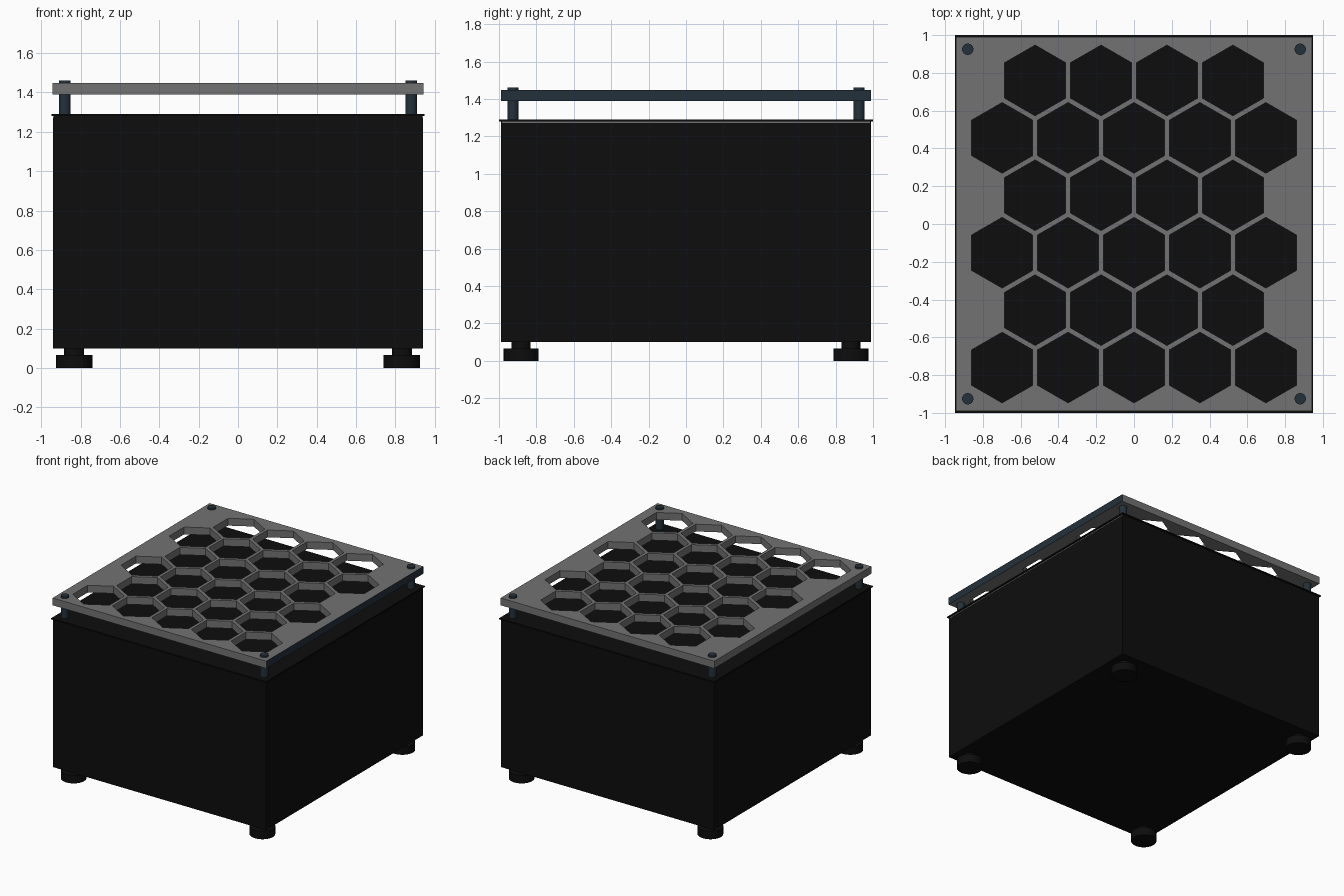
import bpy, bmesh, math
from mathutils import Vector

if "Cube" in bpy.data.objects:
    bpy.data.objects.remove(bpy.data.objects["Cube"])


def material(name, rgb):
    m = bpy.data.materials.new(name)
    m.diffuse_color = (*rgb, 1)
    m.use_nodes = True
    m.node_tree.nodes["Principled BSDF"].inputs["Base Color"].default_value = m.diffuse_color
    return m


BLACK = material("black", (0.004, 0.004, 0.004))
GREY = material("grey", (0.17, 0.17, 0.17))
NAVY = material("dark_navy", (0.017, 0.030, 0.042))


def add_object(name, bm, *mats):
    bmesh.ops.recalc_face_normals(bm, faces=bm.faces)
    mesh = bpy.data.meshes.new(name)
    bm.to_mesh(mesh)
    bm.free()
    for m in mats:
        mesh.materials.append(m)
    ob = bpy.data.objects.new(name, mesh)
    bpy.context.collection.objects.link(ob)
    return ob


def box(name, lo, hi, mat):
    bm = bmesh.new()
    bmesh.ops.create_cube(bm, size=1)
    for v in bm.verts:
        v.co = Vector([lo[i] if v.co[i] < 0 else hi[i] for i in range(3)])
    return add_object(name, bm, mat)


def lathe(name, x, y, profile, mat, n=32):
    # closed solid of revolution from (radius, z) points
    bm = bmesh.new()
    rings = [[bm.verts.new((x + r * math.cos(2 * math.pi * i / n),
                            y + r * math.sin(2 * math.pi * i / n), z))
              for i in range(n)] for r, z in profile]
    for a, b in zip(rings, rings[1:]):
        for i in range(n):
            j = (i + 1) % n
            bm.faces.new((a[i], a[j], b[j], b[i]))
    bm.faces.new(rings[0])
    bm.faces.new(rings[-1])
    ob = add_object(name, bm, mat)
    bpy.ops.object.select_all(action='DESELECT')
    bpy.context.view_layer.objects.active = ob
    ob.select_set(True)
    bpy.ops.object.shade_smooth_by_angle(angle=math.radians(35))


# main case, seam strip and thin lid
box("case_body", (-0.94, -0.99, 0.10), (0.94, 0.99, 1.272), BLACK)
box("seam_strip", (-0.938, -0.985, 1.272), (0.938, 0.985, 1.28), GREY)
for name, s in (("front_seam_cover", -1), ("back_seam_cover", 1)):
    ys = sorted((s * 0.985, s * 0.99))
    box(name, (-0.938, ys[0], 1.272), (0.938, ys[1], 1.28), BLACK)
box("lid", (-0.948, -1.0, 1.28), (0.948, 1.0, 1.29), BLACK)

# honeycomb plate: outline and hexagon holes filled, then thickened
bm = bmesh.new()


def loop(points, z=1.39):
    vs = [bm.verts.new((x, y, z)) for x, y in points]
    for i, v in enumerate(vs):
        bm.edges.new((v, vs[(i + 1) % len(vs)]))


loop([(-0.943, -0.99), (0.943, -0.99), (0.943, 0.99), (-0.943, 0.99)])
for row in range(6):
    count = 5 if row % 2 == 0 else 4
    cy = (row - 2.5) * 0.304
    for k in range(count):
        cx = (k - (count - 1) / 2) * 0.349
        loop([(cx + 0.187 * math.sin(a * math.pi / 3),
               cy + 0.187 * math.cos(a * math.pi / 3)) for a in range(6)])
bmesh.ops.triangle_fill(bm, use_beauty=True, edges=bm.edges[:],
                        normal=(0, 0, 1))
ext = bmesh.ops.extrude_face_region(bm, geom=bm.faces[:], use_keep_orig=True)
for v in ext["geom"]:
    if isinstance(v, bmesh.types.BMVert):
        v.co.z = 1.448
plate = add_object("honeycomb_plate", bm, GREY, NAVY)
# right edge of the plate is dark
for p in plate.data.polygons:
    if p.center.x > 0.94 and abs(p.normal.x) > 0.9:
        p.material_index = 1

# corner posts and feet
for sx, xn in ((-1, "left"), (1, "right")):
    for sy, yn in ((-1, "front"), (1, "back")):
        lathe(f"{yn}_{xn}_post", sx * 0.88, sy * 0.925,
              [(0.03, 1.285), (0.03, 1.462)], NAVY)
        lathe(f"{yn}_{xn}_foot", sx * 0.833, sy * 0.882,
              [(0.093, 0), (0.093, 0.065), (0.05, 0.065), (0.05, 0.102)],
              BLACK)
